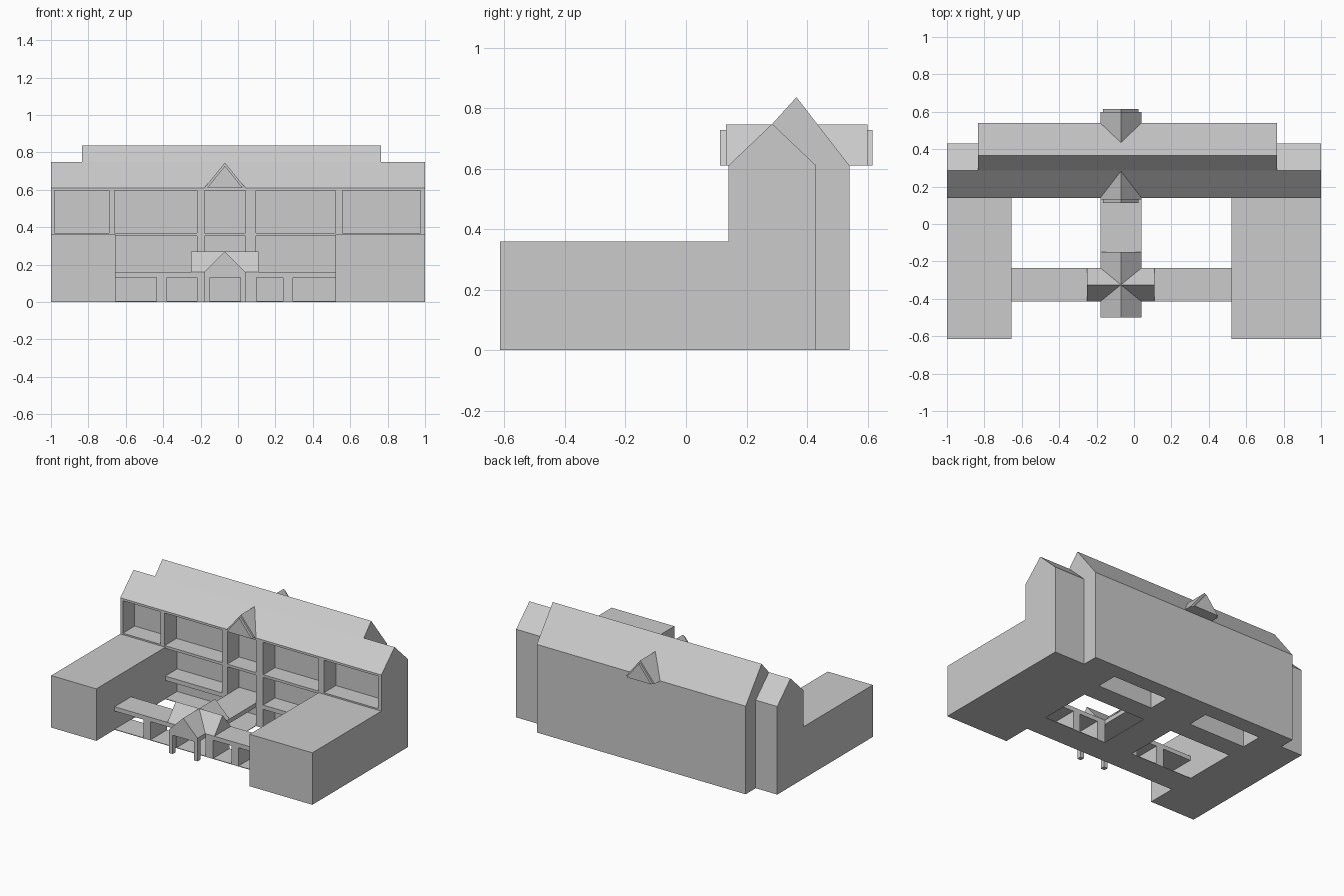
import bpy

if "Cube" in bpy.data.objects:
    bpy.data.objects.remove(bpy.data.objects["Cube"])


def mesh(name, verts, faces):
    me = bpy.data.meshes.new(name)
    me.from_pydata(verts, [], faces)
    me.update()
    import bmesh
    bm = bmesh.new()
    bm.from_mesh(me)
    bmesh.ops.recalc_face_normals(bm, faces=bm.faces)
    bm.to_mesh(me)
    bm.free()
    ob = bpy.data.objects.new(name, me)
    bpy.context.collection.objects.link(ob)
    return ob


def prism(name, profile, a, b, axis):
    """Extrude a closed profile (second coordinate is z) from a to b along x or y."""
    n = len(profile)
    place = (lambda t, p: (t, p[0], p[1])) if axis == 'x' else (lambda t, p: (p[0], t, p[1]))
    verts = [place(t, p) for t in (a, b) for p in profile]
    faces = [tuple(range(n)), tuple(range(n, 2 * n))]
    faces += [(i, (i + 1) % n, n + (i + 1) % n, n + i) for i in range(n)]
    return mesh(name, verts, faces)


def box(name, x0, x1, y0, y1, z0, z1):
    return prism(name, [(y0, z0), (y1, z0), (y1, z1), (y0, z1)], x0, x1, 'x')


XL, XR = -0.655, 0.52          # courtyard sides
WL, WR = -0.18, 0.04           # central walkway sides
EAVE, FLOOR2, FLOOR1 = 0.61, 0.36, 0.16
F, B = 0.14, 0.27              # gallery front and back

# wings, running back under the main range
for x0, x1, side in ((-1, XL, "left"), (XR, 1, "right")):
    box(side + "_wing", x0, x1, -0.615, 0.43, 0, FLOOR2)

# main range behind the galleries
box("upper_core", -1, 1, B, 0.43, FLOOR2, EAVE)
box("rear_range", -0.835, 0.765, 0.43, 0.54, 0, EAVE)
box("lower_core", -0.22, 0.095, B, 0.43, 0, FLOOR2)
box("left_gallery_wall", XL, -0.22, B, B + 0.01, 0, FLOOR2)
box("right_gallery_wall", 0.095, XR, B, B + 0.01, 0, FLOOR2)

# roofs
prism("low_roof", [(F, EAVE), (0.285, 0.748), (0.43, EAVE)], -1, 1, 'x')
prism("main_roof", [(F, EAVE), (0.285, 0.748), (0.365, 0.836), (0.54, EAVE)],
      -0.835, 0.765, 'x')

# gallery slabs, beam and piers
box("eaves_beam", -1, 1, F, B, 0.595, EAVE)
box("upper_gallery_floor", -1, 1, F, B, 0.352, 0.37)
box("lower_gallery_floor", XL, XR, F, B, 0.13, FLOOR1)
for x0, x1 in ((-1, -0.98), (-0.69, -0.66), (-0.22, WL), (WR, 0.095),
               (XR, 0.56), (0.975, 1)):
    box("upper_pier", x0, x1, F, B, FLOOR2, EAVE)
for x0, x1 in ((-0.22, WL), (WR, 0.095)):
    box("lower_pier", x0, x1, F, B, 0, FLOOR2)

# ground paving around the two open courts
box("gallery_paving", XL, XR, F, B, 0, 0.004)
box("walkway_paving", WL, WR, -0.235, F, 0, 0.004)
box("arcade_paving", XL, XR, -0.415, -0.235, 0, 0.004)

# front arcade and walkway roof
box("arcade_roof", XL, XR, -0.415, -0.235, 0.13, FLOOR1)
box("walkway_roof", WL, WR, -0.235, F, 0.13, FLOOR1)
for x0, x1 in ((-0.435, -0.38), (-0.22, WL), (WR, 0.1), (0.24, 0.295)):
    box("arcade_pier", x0, x1, -0.415, -0.235, 0, 0.13)

# porch with crossed gables
prism("porch_gable", [(WL, FLOOR1), (-0.07, 0.27), (WR, FLOOR1)], -0.5, -0.15, 'y')
prism("cross_gable", [(-0.415, FLOOR1), (-0.325, 0.27), (-0.235, FLOOR1)],
      -0.25, 0.11, 'x')
box("porch_beam", WL, WR, -0.5, -0.415, 0.13, FLOOR1)
for x0, x1 in ((WL, -0.15), (0.013, WR)):
    box("porch_post", x0, x1, -0.5, -0.47, 0, 0.13)

# front and back dormers, each with a smaller projecting gable face
for side, y0, y1, yface in (("front", 0.132, 0.30, 0.113), ("back", 0.60, 0.43, 0.616)):
    prism(side + "_dormer", [(WL, EAVE), (-0.07, 0.745), (WR, EAVE)], y0, y1, 'y')
    prism(side + "_dormer_face", [(-0.165, EAVE), (-0.07, 0.728), (0.025, EAVE)],
          yface, y0, 'y')
